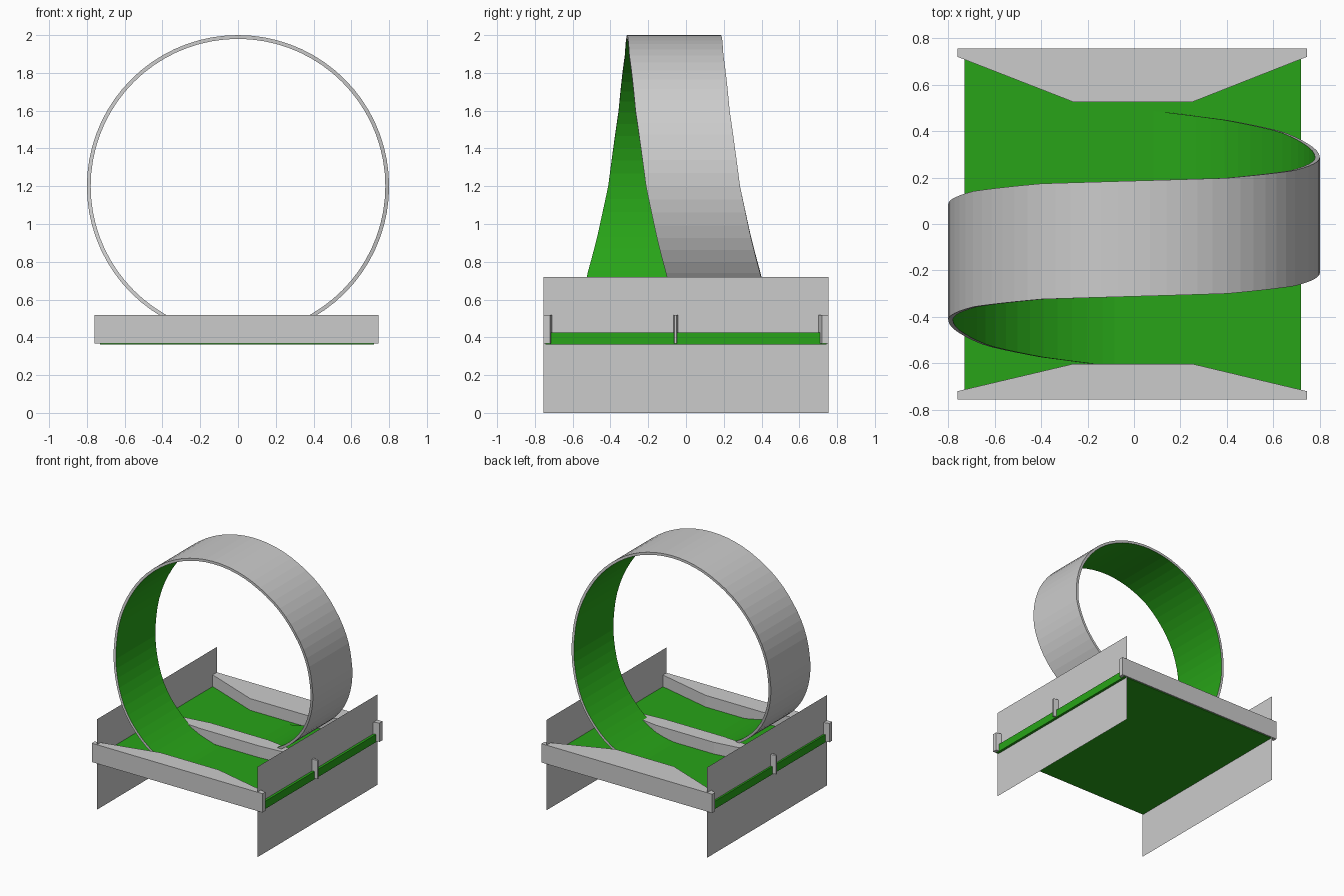
import bpy, bmesh, math

if "Cube" in bpy.data.objects:
    bpy.data.objects.remove(bpy.data.objects["Cube"])

green = bpy.data.materials.new("turf_green")
green.diffuse_color = (0.021, 0.37, 0.009, 1)
green.use_nodes = True
green.node_tree.nodes["Principled BSDF"].inputs["Base Color"].default_value = green.diffuse_color
grey = bpy.data.materials.new("plain_grey")
grey.diffuse_color = (0.8, 0.8, 0.8, 1)
grey.use_nodes = True
grey.node_tree.nodes["Principled BSDF"].inputs["Base Color"].default_value = grey.diffuse_color


def finish(name, bm, mats=(), fix_normals=True):
    if fix_normals:
        bmesh.ops.recalc_face_normals(bm, faces=bm.faces)
    me = bpy.data.meshes.new(name)
    bm.to_mesh(me)
    bm.free()
    for m in mats:
        me.materials.append(m)
    ob = bpy.data.objects.new(name, me)
    bpy.context.collection.objects.link(ob)
    return ob


def prism(name, outline, z0, z1, mats=()):
    bm = bmesh.new()
    base = bm.faces.new([bm.verts.new((x, y, z0)) for x, y in outline])
    ext = bmesh.ops.extrude_face_region(bm, geom=[base], use_keep_orig=True)
    top = [g for g in ext["geom"] if isinstance(g, bmesh.types.BMVert)]
    bmesh.ops.translate(bm, verts=top, vec=(0, 0, z1 - z0))
    return finish(name, bm, mats)


# Turf floor
prism("turf_floor", [(-.73, -.745), (.72, -.745), (.72, .745), (-.73, .745)],
      .363, .425, [green])

# Tapered guide walls and the centre divider
L, R, l, r = -.76, .745, -.26, .25
Z0, Z1 = .368, .518
prism("front_wall", [(L, -.755), (R, -.755), (R, -.72), (r, -.602), (l, -.602), (L, -.72)], Z0, Z1)
prism("back_wall", [(L, .755), (R, .755), (R, .72), (r, .525), (l, .525), (L, .72)], Z0, Z1)
prism("centre_divider", [(L, -.062), (l, -.1), (r, -.1), (R, -.062),
                         (R, -.05), (r, .022), (l, .022), (L, -.05)], Z0, Z1)

# Thin end panels
for name, x in (("left_panel", -.715), ("right_panel", .70)):
    bm = bmesh.new()
    bm.faces.new([bm.verts.new((x, y, z)) for y, z in
                  ((-.755, 0), (.755, 0), (.755, .72), (-.755, .72))])
    finish(name, bm, fix_normals=False)

# Helical loop: sideways drift against the angle from the top
drift = [(0, 0), (30, .012), (60, .045), (90, .1), (110, .158), (127, .212),
         (150, .262), (170, .295), (180, .31)]


def shift(deg):
    a = abs(deg)
    for (a0, d0), (a1, d1) in zip(drift, drift[1:]):
        if a <= a1:
            return math.copysign(d0 + (d1 - d0) * (a - a0) / (a1 - a0), deg)


bm = bmesh.new()
rings = []
N = 72
for i in range(N + 1):
    deg = -180 + 360 * i / N
    t, y = math.radians(deg), shift(deg)
    rings.append([bm.verts.new((rad * math.sin(t), yy, 1.2 + rad * math.cos(t)))
                  for rad, yy in ((.8, y - .312), (.8, y + .186),
                                  (.78, y + .186), (.78, y - .312))])
for a, b in zip(rings, rings[1:]):
    for k in range(4):
        f = bm.faces.new((a[k], a[(k + 1) % 4], b[(k + 1) % 4], b[k]))
        f.material_index = 1 if k == 2 else 0
bm.faces.new(rings[0])
bm.faces.new(rings[-1])
finish("loop_track", bm, [grey, green])
